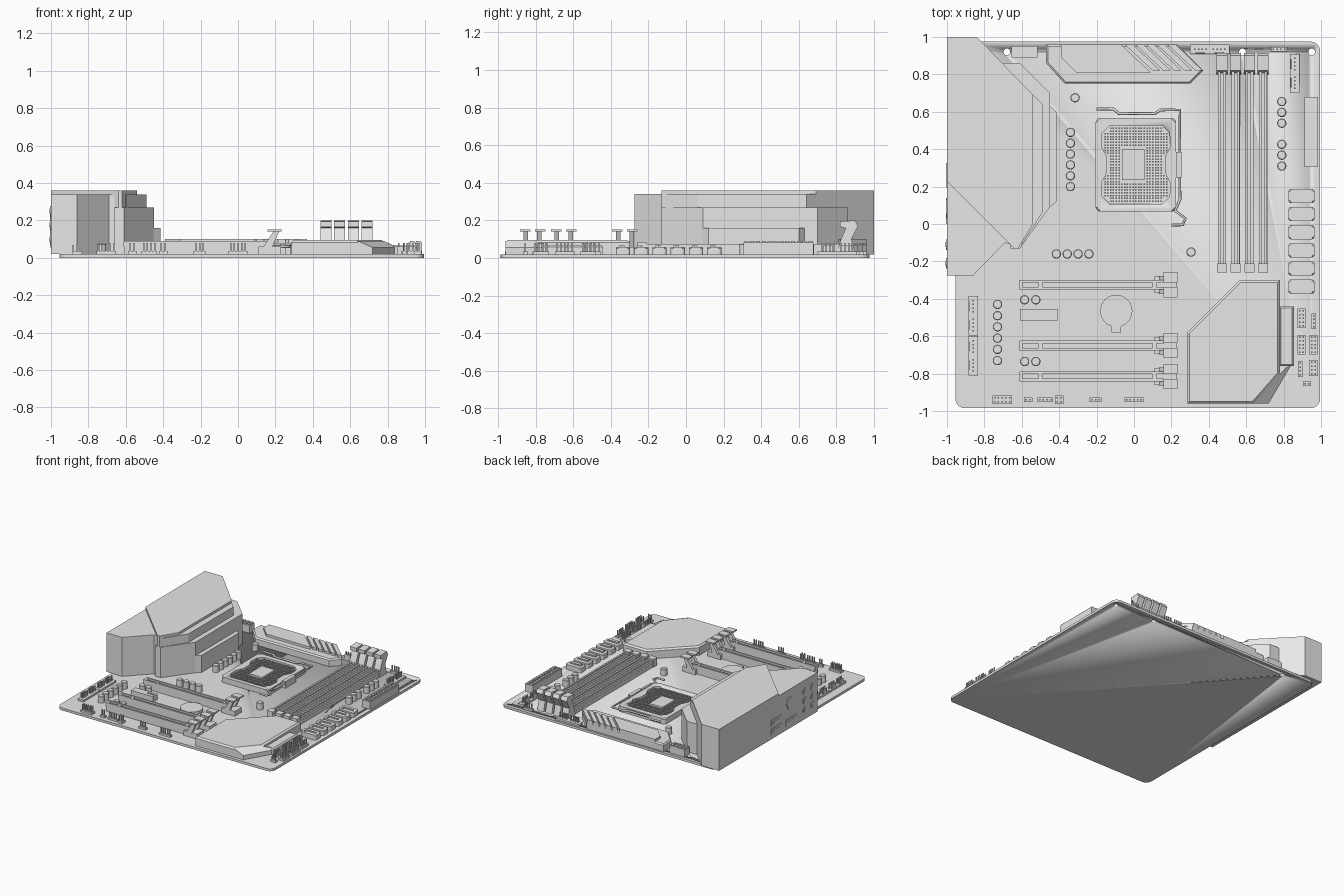
import bpy, bmesh, math
from mathutils import Matrix, Vector

cube = bpy.data.objects.get("Cube")
if cube:
    bpy.data.objects.remove(cube, do_unlink=True)

grey = bpy.data.materials.new("plain_grey")
grey.use_nodes = True
grey.diffuse_color = (0.8, 0.8, 0.8, 1)
for node in grey.node_tree.nodes:
    if node.type == 'BSDF_PRINCIPLED':
        node.inputs["Base Color"].default_value = grey.diffuse_color

BASE = 0.02  # top of the circuit board


def extrude(bm, pts, lo, hi, axis='z', bevel=0):
    """Extrude a closed outline along an axis, optionally bevelling the far rim."""
    place = {'z': lambda a, b, c: (a, b, c),
             'x': lambda a, b, c: (c, a, b),
             'y': lambda a, b, c: (a, c, b)}[axis]
    low = [bm.verts.new(place(a, b, lo)) for a, b in pts]
    high = [bm.verts.new(place(a, b, hi)) for a, b in pts]
    bm.faces.new(low)
    cap = bm.faces.new(high)
    n = len(pts)
    for i in range(n):
        j = (i + 1) % n
        bm.faces.new((low[i], low[j], high[j], high[i]))
    if bevel:
        bmesh.ops.bevel(bm, geom=list(cap.edges), offset=bevel, segments=1,
                        affect='EDGES', clamp_overlap=True)
    return high


def box(bm, x, y, w, d, lo, hi, bevel=0):
    w, d = w / 2, d / 2
    extrude(bm, [(x - w, y - d), (x + w, y - d), (x + w, y + d), (x - w, y + d)],
            lo, hi, bevel=bevel)


def disc(bm, x, y, r, lo, hi, sides=20, axis='z', bevel=0):
    ring = [(x + r * math.cos(math.tau * i / sides), y + r * math.sin(math.tau * i / sides))
            for i in range(sides)]
    extrude(bm, ring, lo, hi, axis, bevel)


def rounded(x, y, w, d, r):
    pts = []
    for k, (sx, sy) in enumerate([(1, 1), (-1, 1), (-1, -1), (1, -1)]):
        for i in range(6):
            t = (k + i / 5) * math.pi / 2
            pts.append((x + sx * (w / 2 - r) + r * math.cos(t),
                        y + sy * (d / 2 - r) + r * math.sin(t)))
    return pts


def finish(name, bm):
    bmesh.ops.recalc_face_normals(bm, faces=bm.faces)
    me = bpy.data.meshes.new(name)
    bm.to_mesh(me)
    bm.free()
    me.materials.append(grey)
    me.shade_smooth()
    me.set_sharp_from_angle(angle=math.radians(30))
    ob = bpy.data.objects.new(name, me)
    bpy.context.collection.objects.link(ob)
    return ob


def cut(ob, bm):
    """Subtract the shapes in bm from an object."""
    cutter = finish("cutter", bm)
    cutter.hide_render = True
    mod = ob.modifiers.new("cut", 'BOOLEAN')
    mod.operation, mod.object, mod.solver = 'DIFFERENCE', cutter, 'EXACT'
    bpy.context.view_layer.update()
    graph = bpy.context.evaluated_depsgraph_get()
    me = bpy.data.meshes.new_from_object(ob.evaluated_get(graph))
    ob.modifiers.clear()
    ob.data = me
    bpy.data.objects.remove(cutter, do_unlink=True)


# Circuit board with mounting holes
bm = bmesh.new()
extrude(bm, rounded(0.02, -0.005, 1.95, 1.96, 0.05), 0, BASE)
board = finish("circuit_board", bm)
bm = bmesh.new()
for x in (-0.68, 0.58, 0.95):
    disc(bm, x, 0.92, 0.018, -1, 1)
cut(board, bm)

# Stepped port shroud
bm = bmesh.new()
extrude(bm, [(-1, 1), (-0.84, 1), (-0.54, 0.69), (-0.54, 0), (-0.62, -0.13),
             (-0.64, -0.13), (-1, 0.23)], BASE, 0.36)
extrude(bm, [(-1, 0.23), (-0.66, -0.11), (-0.69, -0.1), (-0.86, -0.275), (-1, -0.275)], BASE, 0.34)
extrude(bm, [(-0.55, 0.7), (-0.49, 0.64), (-0.49, 0.06), (-0.6, -0.11), (-0.7, 0.3)], BASE, 0.34)
extrude(bm, [(-0.7, 0.86), (-0.61, 0.86), (-0.45, 0.7), (-0.45, 0.09),
             (-0.61, -0.13), (-0.66, -0.13)], BASE, 0.27)
extrude(bm, [(-0.46, 0.64), (-0.415, 0.6), (-0.415, 0.12), (-0.46, 0.08)], BASE, 0.16)
finish("port_shroud", bm)

# Rear ports: thin plates and round jacks
bm = bmesh.new()
for y, z, d, h in [(0.26, 0.08, 0.13, 0.05), (0.26, 0.15, 0.13, 0.05), (0.07, 0.08, 0.14, 0.05)]:
    box(bm, -1, y, 0.008, d, z - h / 2, z + h / 2)
    box(bm, -1, y, 0.012, d * 0.7, z - h / 6, z + h / 6)
disc(bm, 0.08, 0.23, 0.05, -1.004, -0.99, 6, 'x')
for y in (-0.11, -0.21):
    for z in (0.1, 0.175, 0.25):
        disc(bm, y, z, 0.028, -1.004, -0.99, 16, 'x')
        disc(bm, y, z, 0.014, -1.007, -0.99, 12, 'x')
finish("rear_ports", bm)

# Upper heatsink with slanted fins
bm = bmesh.new()
extrude(bm, [(-0.47, 0.96), (0.23, 0.96), (0.37, 0.82), (0.3, 0.75), (-0.37, 0.75),
             (-0.47, 0.86)], BASE, 0.08, bevel=0.01)
extrude(bm, [(-0.39, 0.96), (-0.07, 0.96), (0.09, 0.81), (-0.31, 0.81), (-0.39, 0.89)], 0.07, 0.1)
for i in range(5):
    x = -0.05 + i * 0.057
    extrude(bm, [(x, 0.96), (x + 0.045, 0.96), (x + 0.19, 0.82), (x + 0.15, 0.82)], 0.07, 0.1)
finish("upper_heatsink", bm)

# Chipset heatsink with a low step and sloping corner
bm = bmesh.new()
extrude(bm, [(0.565, -0.3), (0.78, -0.3), (0.78, -0.8), (0.64, -0.96), (0.285, -0.96),
             (0.285, -0.58)], BASE, 0.095, bevel=0.012)
box(bm, 0.815, -0.6, 0.08, 0.32, BASE, 0.07, 0.01)
rim = extrude(bm, [(0.78, -0.8), (0.64, -0.96), (0.72, -0.96), (0.855, -0.73)], BASE, 0.09)
for v in rim[2:]:
    v.co.z = 0.055
finish("chipset_heatsink", bm)

# Processor socket: frame, contact pins, lever
CX, CY = 0.01, 0.317
bm = bmesh.new()
extrude(bm, rounded(CX, CY, 0.43, 0.5, 0.025), BASE, 0.065, bevel=0.008)
frame = finish("socket_frame", bm)
half = [(0.14, 0.21), (0.18, 0.17), (0.185, 0.1), (0.155, 0.04)]
side = half + [(x, -y) for x, y in reversed(half)]
bm = bmesh.new()
extrude(bm, [(CX + x, CY + y) for x, y in side + [(-x, y) for x, y in reversed(side)]], 0.045, 0.2)
cut(frame, bm)
bm = bmesh.new()
box(bm, CX - 0.015, CY, 0.12, 0.165, 0.04, 0.062)
for i in range(-11, 12):
    for j in range(-13, 14):
        x, y = i * 0.015, j * 0.015
        wide = 0.15 if abs(y) < 0.06 or abs(y) > 0.17 else 0.175
        if abs(x) < wide and (abs(x + 0.015) > 0.07 or abs(y) > 0.09):
            box(bm, CX + x, CY + y, 0.008, 0.008, 0.04, 0.058)
finish("socket_contacts", bm)
path = [(-0.2, 0.615), (-0.11, 0.615), (-0.08, 0.59), (0.11, 0.59), (0.14, 0.61), (0.245, 0.61),
        (0.245, 0.13), (0.22, 0.07), (0.275, 0.03), (0.26, -0.005), (0.2, -0.005)]
curve = bpy.data.curves.new("socket_lever", 'CURVE')
curve.dimensions = '3D'
curve.bevel_depth, curve.bevel_resolution, curve.use_fill_caps = 0.008, 1, True
spline = curve.splines.new('POLY')
spline.points.add(len(path) - 1)
for p, (x, y) in zip(spline.points, path):
    p.co = (x, y, 0.06, 1)
curve.materials.append(grey)
bpy.context.collection.objects.link(bpy.data.objects.new("socket_lever", curve))
bm = bmesh.new()
box(bm, 0.24, CY, 0.03, 0.135, BASE, 0.075)
finish("lever_catch", bm)

# Memory slots: grooved bodies, tall rear latches, short front ends
bm = bmesh.new()
for i in range(4):
    x = 0.47 + i * 0.0735
    box(bm, x, 0.3, 0.044, 1.08, BASE, 0.05)
    for s in (-1, 1):
        box(bm, x + s * 0.014, 0.3, 0.014, 1.06, 0.05, 0.075)
    extrude(bm, [(0.8, BASE), (0.9, BASE), (0.88, 0.1), (0.915, 0.17), (0.9, 0.2), (0.82, 0.195),
                 (0.82, 0.165), (0.85, 0.16), (0.82, 0.09)], x - 0.029, x + 0.029, 'x')
    box(bm, x, -0.235, 0.054, 0.05, BASE, 0.085)
finish("memory_slots", bm)

# Expansion slots with T-shaped end latches
bm = bmesh.new()
for y in (-0.325, -0.65, -0.815):
    box(bm, -0.225, y, 0.77, 0.052, BASE, 0.06)
    for s in (-1, 1):
        box(bm, -0.225, y + s * 0.019, 0.77, 0.014, 0.06, 0.09)
        box(bm, 0.195, y + s * 0.04, 0.075, 0.055, 0.14, 0.152)
        extrude(bm, [(0.13, 0.05), (0.18, 0.05), (0.22, 0.142), (0.19, 0.142)],
                y + s * 0.036 - 0.012, y + s * 0.036 + 0.012, 'y')
    for x in (-0.605, -0.5, 0.11):
        box(bm, x, y, 0.02, 0.05, 0.06, 0.088)
    box(bm, 0.17, y, 0.12, 0.09, BASE, 0.06)
box(bm, -0.51, -0.485, 0.2, 0.06, BASE, 0.065)
box(bm, -0.45, -0.485, 0.06, 0.012, 0.065, 0.07)
finish("expansion_slots", bm)

# Capacitors
spots = [(-0.315, 0.675), (0.305, -0.15)]
spots += [(x, y) for x in (-0.585, -0.525) for y in (-0.405, -0.735)]
for i in range(6):
    spots += [(-0.34, 0.2 + i * 0.058), (-0.73, -0.43 - i * 0.06),
              (0.79, 0.31 + i * 0.058 + (i > 2) * 0.055)]
spots += [(-0.415 + i * 0.058, -0.16) for i in range(4)]
bm = bmesh.new()
for x, y in spots:
    disc(bm, x, y, 0.025, BASE, 0.075, bevel=0.004)
finish("capacitors", bm)

# Coin battery in its holder
bm = bmesh.new()
disc(bm, -0.095, -0.465, 0.086, BASE, 0.045, 40, bevel=0.006)
box(bm, -0.095, -0.56, 0.05, 0.04, BASE, 0.04)
finish("coin_battery", bm)

# Drive connectors: rounded shells with an L-shaped tongue
bm = bmesh.new()
for i in range(6):
    y = 0.15 - i * 0.097
    extrude(bm, rounded(0.895, y, 0.14, 0.076, 0.015), BASE, 0.06, bevel=0.008)
    box(bm, 0.895, y, 0.09, 0.014, 0.055, 0.066)
    box(bm, 0.855, y - 0.012, 0.014, 0.02, 0.055, 0.066)
finish("drive_connectors", bm)

# Power connectors: a block of small square sockets
bm = bmesh.new()
for x, y, nx, ny in [(0.948, 0.492, 2, 12), (-0.585, 0.92, 4, 2)]:
    box(bm, x, y, nx * 0.032 + 0.01, ny * 0.031, BASE, 0.082)
    for i in range(nx):
        for j in range(ny):
            box(bm, x + (i - nx / 2 + 0.5) * 0.034, y + (j - ny / 2 + 0.5) * 0.031,
                0.024, 0.022, 0.08, 0.09)
finish("power_connectors", bm)


def header(bm, x, y, nx, ny, pad=0.004):
    box(bm, x, y, nx * 0.02 + pad, ny * 0.02 + pad, BASE, 0.036)
    for i in range(nx):
        for j in range(ny):
            box(bm, x + (i - nx / 2 + 0.5) * 0.02, y + (j - ny / 2 + 0.5) * 0.02,
                0.008, 0.008, 0.03, 0.08)


# Pin headers along the front and right edges
bm = bmesh.new()
for x, nx, ny in [(-0.705, 5, 2), (-0.565, 2, 1), (-0.475, 4, 1), (-0.4, 2, 2),
                  (-0.205, 3, 1), (0, 5, 1)]:
    header(bm, x, -0.94, nx, ny)
for x, y, nx, ny in [(0.895, -0.505, 2, 5), (0.96, -0.52, 1, 4), (0.895, -0.645, 2, 5),
                     (0.96, -0.645, 2, 5), (0.89, -0.775, 1, 4), (0.96, -0.77, 2, 4),
                     (0.925, -0.855, 2, 1), (0.775, 0.935, 4, 1)]:
    header(bm, x, y, nx, ny)
finish("pin_headers", bm)

# Fan headers with a back wall
bm = bmesh.new()
for x, y in [(-0.86, -0.44), (-0.86, -0.54), (-0.86, -0.655), (-0.86, -0.755),
             (0.86, 0.855), (0.86, 0.755)]:
    header(bm, x, y, 1, 4, 0.03)
    box(bm, x - 0.02, y, 0.008, 0.05, BASE, 0.07)
for x in (0.355, 0.455):
    header(bm, x, 0.935, 4, 1, 0.03)
    box(bm, x, 0.915, 0.05, 0.008, BASE, 0.07)
finish("fan_headers", bm)
